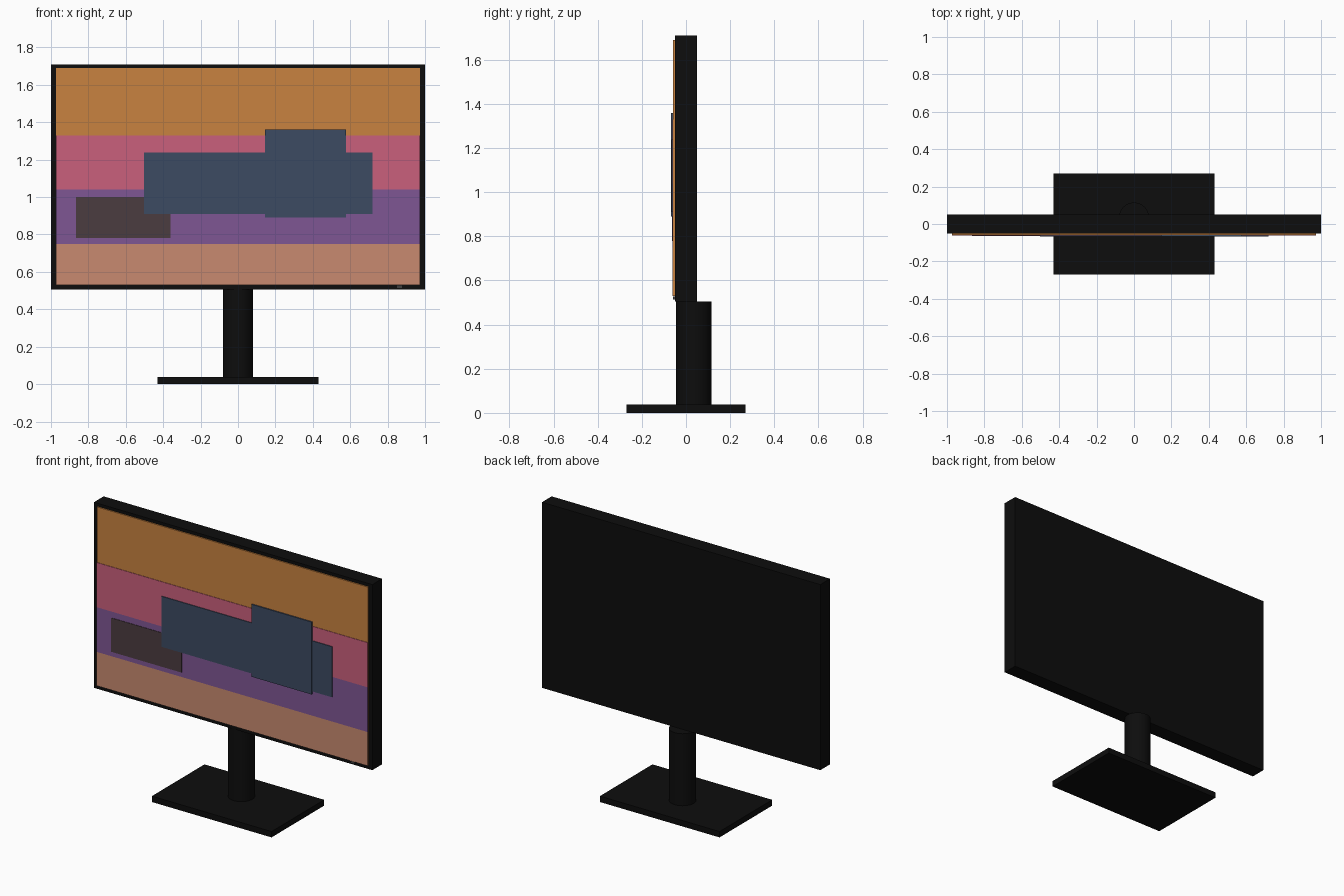
import bpy

cube = bpy.data.objects.get("Cube")
if cube:
    bpy.data.objects.remove(cube, do_unlink=True)


def material(name, r, g, b):
    mat = bpy.data.materials.new(name)
    mat.use_nodes = True
    mat.diffuse_color = (r, g, b, 1)
    mat.node_tree.nodes["Principled BSDF"].inputs["Base Color"].default_value = (r, g, b, 1)
    return mat


black = material("black plastic", 0.004, 0.004, 0.004)
grey = material("button grey", 0.05, 0.05, 0.05)
orange = material("sky orange", 0.578, 0.223, 0.051)
pink = material("haze pink", 0.591, 0.117, 0.202)
purple = material("dusk purple", 0.212, 0.093, 0.296)
peach = material("ground peach", 0.578, 0.254, 0.162)
blue = material("rock blue", 0.045, 0.069, 0.122)
brown = material("rock brown", 0.07, 0.045, 0.051)


def box(name, x, y, z, mat):
    """Box spanning the (min, max) pairs x, y and z."""
    centre = [(a + b) / 2 for a, b in (x, y, z)]
    bpy.ops.mesh.primitive_cube_add(size=1, location=centre)
    obj = bpy.context.object
    obj.name = name
    obj.scale = [b - a for a, b in (x, y, z)]
    bpy.ops.object.transform_apply(location=False, rotation=False, scale=True)
    obj.data.materials.append(mat)
    return obj


# Stand: flat base and round column
box("base", (-0.43, 0.43), (-0.27, 0.27), (0, 0.038), black)
bpy.ops.mesh.primitive_cylinder_add(vertices=32, radius=0.08, depth=0.475,
                                    location=(0, 0.035, 0.268))
column = bpy.context.object
column.name = "column"
column.data.materials.append(black)
bpy.ops.object.shade_smooth_by_angle()

# Panel housing and its power button
box("housing", (-1, 1), (-0.05, 0.05), (0.505, 1.71), black)
box("power_button", (0.85, 0.877), (-0.058, -0.05), (0.514, 0.527), grey)

# Horizontal bands of the screen picture
half = 0.973
box("screen_sky", (-half, half), (-0.058, -0.05), (0.53, 1.69), orange)
bands = [("band_haze", 1.04, 1.33, pink),
         ("band_dusk", 0.75, 1.04, purple),
         ("band_ground", 0.53, 0.75, peach)]
for name, low, high, mat in bands:
    box(name, (-half, half), (-0.061, -0.055), (low, high), mat)

# Rock shapes layered over the bands
box("small_rock", (-0.866, -0.36), (-0.064, -0.057), (0.78, 1.0), brown)
box("wide_rock", (-0.503, 0.72), (-0.066, -0.058), (0.91, 1.238), blue)
box("tall_rock", (0.145, 0.577), (-0.068, -0.06), (0.89, 1.36), blue)
